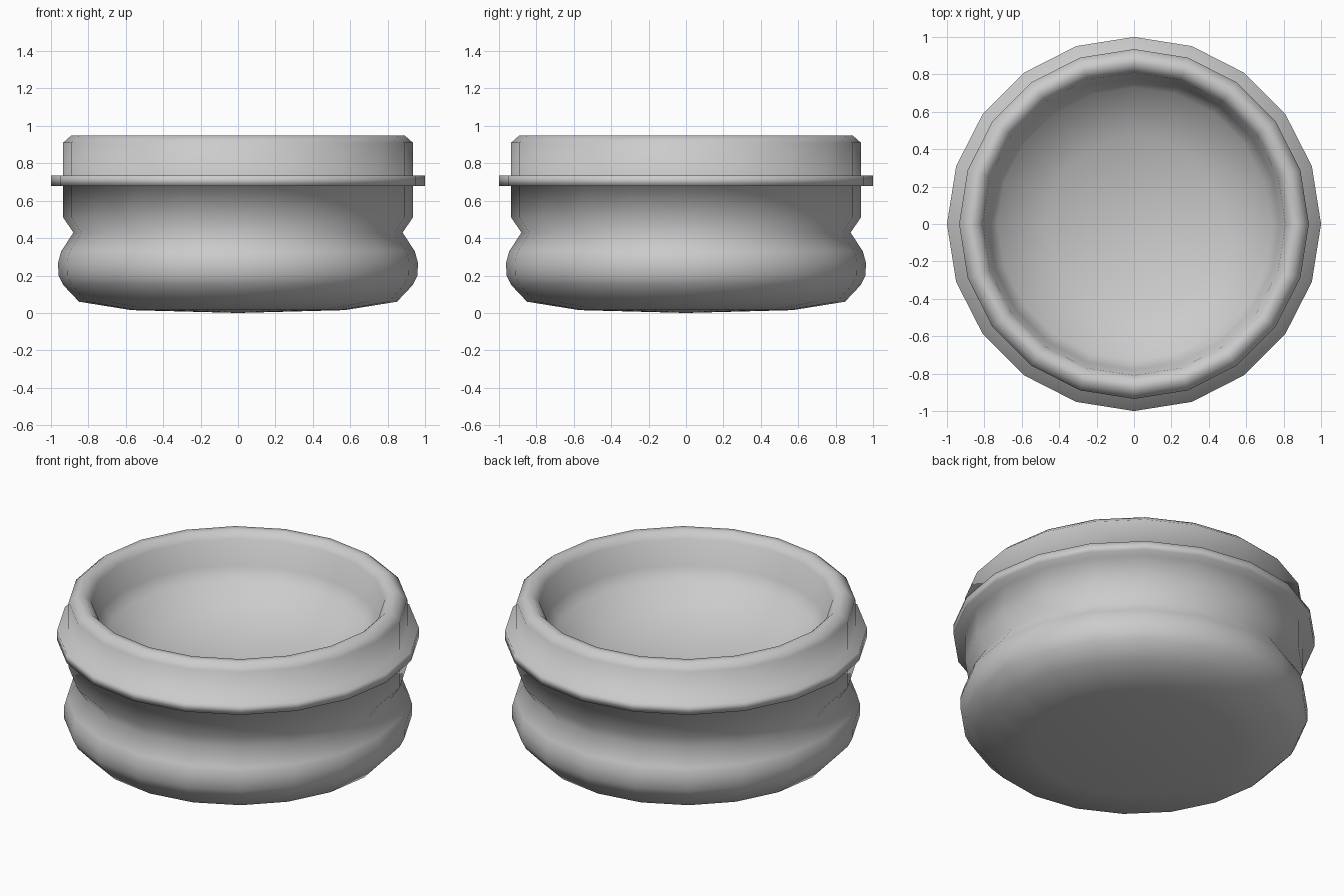
import bpy, bmesh, math

if "Cube" in bpy.data.objects:
    bpy.data.objects.remove(bpy.data.objects["Cube"])

SIDES = 20

# Closed lathe profile (radius, height): underside, outer wall, rim, inner dish
profile = [
    (0, 0.0), (0.57, 0.015), (0.85, 0.06), (0.935, 0.15),    # underside
    (0.96, 0.20), (0.962, 0.27), (0.945, 0.33),              # lower bulge
    (0.88, 0.43), (0.935, 0.51),                             # waist groove
    (0.935, 0.68), (1.0, 0.68), (1.0, 0.735), (0.935, 0.735),  # flange ring
    (0.935, 0.91), (0.89, 0.95), (0.85, 0.95), (0.81, 0.91),   # rim
    (0.78, 0.76), (0.73, 0.69), (0.47, 0.55), (0, 0.49),     # inner dish
]


def lathe(name, points, sides):
    bm = bmesh.new()
    rings = []
    for r, z in points:
        if r == 0:
            rings.append([bm.verts.new((0, 0, z))] * sides)
        else:
            rings.append([bm.verts.new((r * math.cos(2 * math.pi * i / sides),
                                        r * math.sin(2 * math.pi * i / sides), z))
                          for i in range(sides)])
    for a, b in zip(rings, rings[1:]):
        for i in range(sides):
            j = (i + 1) % sides
            corners = list(dict.fromkeys((a[i], a[j], b[j], b[i])))
            bm.faces.new(corners).smooth = True
    bmesh.ops.recalc_face_normals(bm, faces=bm.faces)
    mesh = bpy.data.meshes.new(name)
    bm.to_mesh(mesh)
    bm.free()
    obj = bpy.data.objects.new(name, mesh)
    bpy.context.collection.objects.link(obj)
    return obj


# Round bowl with flange and recessed dish
lathe("round_bowl", profile, SIDES)
